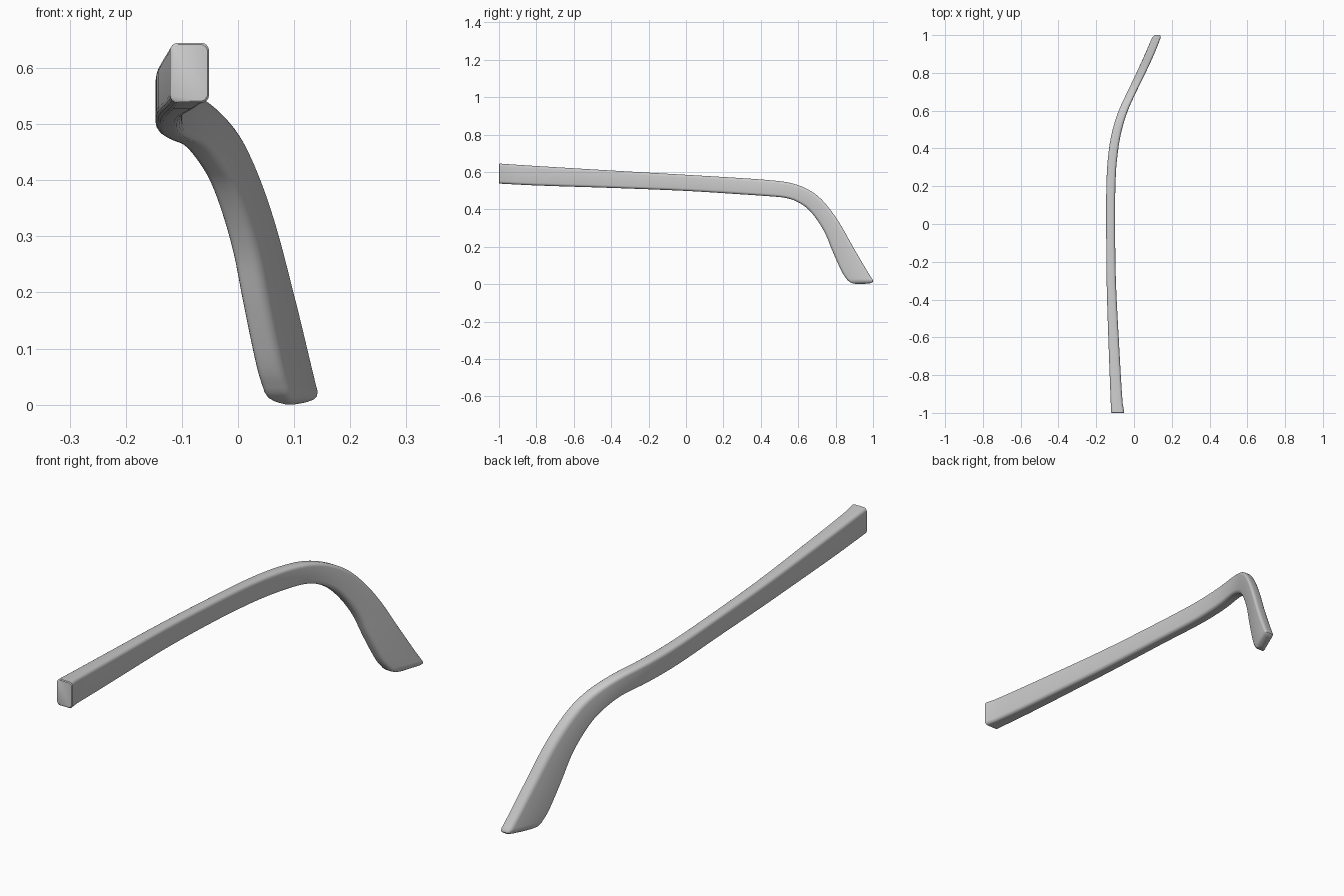
import bpy, bmesh, math

if "Cube" in bpy.data.objects:
    bpy.data.objects.remove(bpy.data.objects["Cube"])

# Side profile: top edge (y, z) paired with bottom edge (y, z)
STATIONS = [
    (-1.0, 0.645, -1.0, 0.538), (-0.8, 0.632, -0.8, 0.528), (-0.4, 0.608, -0.4, 0.515),
    (0.0, 0.585, 0.0, 0.499), (0.3, 0.567, 0.29, 0.481), (0.47, 0.554, 0.45, 0.470),
    (0.56, 0.541, 0.53, 0.462), (0.64, 0.513, 0.59, 0.443), (0.71, 0.467, 0.65, 0.404),
    (0.77, 0.400, 0.70, 0.345), (0.83, 0.312, 0.745, 0.270), (0.89, 0.205, 0.78, 0.185),
    (0.945, 0.110, 0.815, 0.105), (0.98, 0.052, 0.84, 0.055), (0.998, 0.024, 0.863, 0.022),
]
# Plan profile: y, left x, right x
PLAN = [
    (-1.0, -0.121, -0.051), (-0.95, -0.123, -0.060), (-0.6, -0.136, -0.081),
    (-0.3, -0.145, -0.096), (0.0, -0.147, -0.100), (0.25, -0.145, -0.097),
    (0.4, -0.132, -0.083), (0.5, -0.113, -0.064), (0.6, -0.081, -0.033),
    (0.7, -0.035, 0.012), (0.8, 0.013, 0.061), (0.9, 0.059, 0.107), (1.0, 0.101, 0.147),
]


def smooth(table, t):
    """Smooth interpolation of table rows, keyed on the first column."""
    n = len(table)
    i = max(k for k in range(n - 1) if k == 0 or table[k][0] <= t)

    def slope(k, c):
        a, b = table[max(k - 1, 0)], table[min(k + 1, n - 1)]
        return (b[c] - a[c]) / (b[0] - a[0])
    p, q = table[i], table[i + 1]
    h = q[0] - p[0]
    s = (t - p[0]) / h
    return [(2*s**3 - 3*s**2 + 1) * p[c] + (s**3 - 2*s**2 + s) * h * slope(i, c)
            + (3*s**2 - 2*s**3) * q[c] + (s**3 - s**2) * h * slope(i + 1, c)
            for c in range(1, len(p))]


def ring(bm, yt, zt, yb, zb, inset=0.0, radius=0.014):
    """Rounded rectangle section between a top and a bottom edge point."""
    height = math.hypot(yt - yb, zt - zb)
    verts = []
    for cu, cv, start in ((1, 1, 0), (0, 1, 90), (0, 0, 180), (1, 0, 270)):
        for k in range(5):
            a = math.radians(start + 22.5 * k)
            rv = radius / height
            v = cv + (1 - 2 * cv) * rv + math.sin(a) * rv
            y, z = yb + (yt - yb) * v, zb + (zt - zb) * v
            left, right = smooth(PLAN, y)
            width = right - left
            ru = radius / width
            u = cu + (1 - 2 * cu) * ru + math.cos(a) * ru
            u = 0.5 + (u - 0.5) * (1 - 2 * inset / width)
            verts.append(bm.verts.new((left + width * u, y, z)))
    return verts


bm = bmesh.new()
# Front end with a tiny rounded rim
rings = [ring(bm, -1.0, 0.642, -1.0, 0.541, 0.003),
         ring(bm, -0.997, 0.645, -0.997, 0.538)]
# Main sweep, denser in the bend
for a, b in zip(STATIONS, STATIONS[1:]):
    for k in range(1, 5):
        yt = a[0] + (b[0] - a[0]) * k / 4
        rings.append(ring(bm, yt, *smooth(STATIONS, yt)))
# Rounded foot of the ear tip
for args in ((1.0, 0.015, 0.875, 0.012, 0.003), (0.995, 0.009, 0.888, 0.006, 0.008),
             (0.982, 0.005, 0.905, 0.002, 0.014), (0.968, 0.003, 0.920, 0.0, 0.018)):
    rings.append(ring(bm, *args, radius=0.010))
for a, b in zip(rings, rings[1:]):
    for i in range(len(a)):
        j = (i + 1) % len(a)
        bm.faces.new((a[i], a[j], b[j], b[i]))
bm.faces.new(rings[0])
bm.faces.new(rings[-1])
bmesh.ops.recalc_face_normals(bm, faces=bm.faces)

mesh = bpy.data.meshes.new("temple_arm")
bm.to_mesh(mesh)
bm.free()
arm = bpy.data.objects.new("temple_arm", mesh)
bpy.context.collection.objects.link(arm)
bpy.context.view_layer.objects.active = arm
arm.select_set(True)
bpy.ops.object.shade_smooth_by_angle(angle=math.radians(40))
